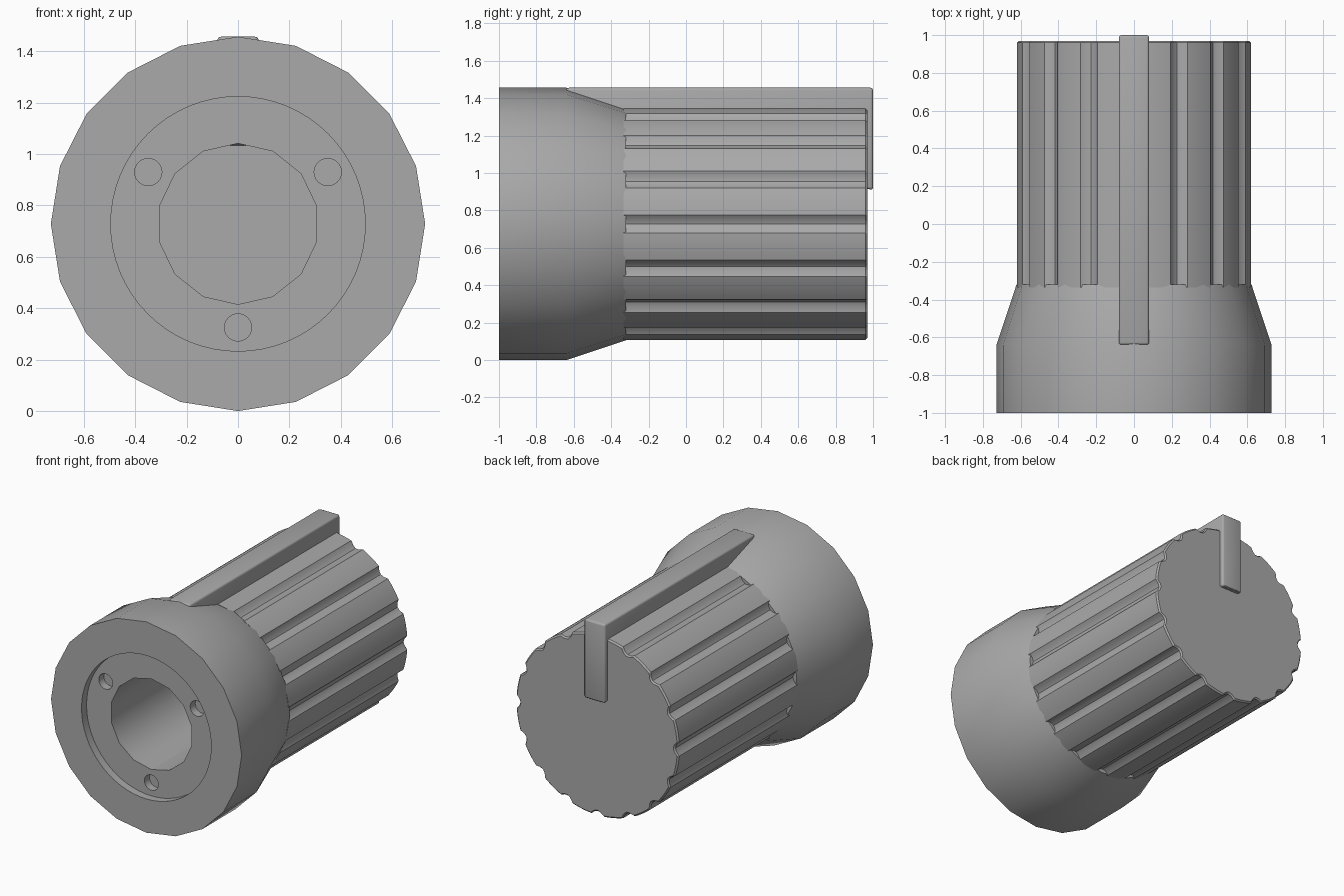
import bpy
import bmesh
from math import sin, cos, pi, radians
from mathutils import Vector

cube = bpy.data.objects.get("Cube")
if cube:
    bpy.data.objects.remove(cube)

CZ = 0.728          # height of the knob axis
grey = bpy.data.materials.new("plain grey")
grey.use_nodes = True
grey.diffuse_color = (0.4, 0.4, 0.4, 1)
grey.node_tree.nodes["Principled BSDF"].inputs["Base Color"].default_value = (0.4, 0.4, 0.4, 1)


def finish(name, bm):
    bmesh.ops.recalc_face_normals(bm, faces=bm.faces)
    mesh = bpy.data.meshes.new(name)
    bm.to_mesh(mesh)
    bm.free()
    mesh.materials.append(grey)
    obj = bpy.data.objects.new(name, mesh)
    bpy.context.collection.objects.link(obj)
    return obj


def loft(name, sides, rings, x=0, z=CZ, shape=lambda i: 0):
    """Closed solid along y; rings are (y, radius), shape offsets each radius."""
    bm = bmesh.new()
    loops = []
    for y, r in rings:
        loop = []
        for i in range(sides):
            a = pi / 2 + 2 * pi * i / sides
            d = r + shape(i)
            loop.append(bm.verts.new((x + d * cos(a), y, z + d * sin(a))))
        loops.append(loop)
    for lo, hi in zip(loops, loops[1:]):
        for i in range(sides):
            j = (i + 1) % sides
            bm.faces.new((lo[i], lo[j], hi[j], hi[i]))
    bm.faces.new(loops[0])
    bm.faces.new(loops[-1])
    return finish(name, bm)


def apply_modifiers(obj):
    bpy.ops.object.select_all(action="DESELECT")
    obj.select_set(True)
    bpy.context.view_layer.objects.active = obj
    for mod in list(obj.modifiers):
        bpy.ops.object.modifier_apply(modifier=mod.name)


def smooth(obj):
    apply_modifiers(obj)
    bpy.ops.object.shade_smooth_by_angle(angle=radians(30))


# Skirt: twenty-sided collar tapering to the grip
skirt = loft("skirt", 20, [(-1, 0.728), (-0.64, 0.728), (-0.32, 0.622)])

# Grip: cylinder with sixteen scalloped flutes
FLUTE = {0: -0.03, 1: -0.022, 9: -0.022}
grip = loft("fluted_grip", 160, [(-0.335, 0.622), (0.96, 0.622), (0.97, 0.612)],
            shape=lambda i: FLUTE.get(i % 10, 0))

# Pointer ridge along the top and down the end face
bm = bmesh.new()
bmesh.ops.create_cube(bm, size=1)
low, high = Vector((-0.08, -0.64, 0.91)), Vector((0.08, 1.0, 1.456))
for v in bm.verts:
    v.co = [low[k] + (v.co[k] + 0.5) * (high[k] - low[k]) for k in range(3)]
# Front end is kept shallow so it stays clear of the bore
for v in bm.verts:
    if v.co.y < 0 and v.co.z < 1:
        v.co.z = 1.2
ridge = finish("pointer_ridge", bm)
bevel = ridge.modifiers.new("soft edges", "BEVEL")
bevel.width = 0.014
bevel.segments = 3

# Cutters for the recess, shaft bore and three small holes
recess = loft("recess_cutter", 64, [(-1.1, 0.495), (-0.945, 0.495)])
bore = loft("bore_cutter", 14, [(-1.2, 0.313), (0.3, 0.313)])
cutters = [recess, bore]
for n in range(3):
    a = radians(30 + 120 * n)
    cutters.append(loft("hole_cutter", 24, [(-1.15, 0.053), (-0.89, 0.053)],
                        0.403 * cos(a), CZ + 0.403 * sin(a)))


def carve(obj, tools):
    for tool in tools:
        mod = obj.modifiers.new("cut", "BOOLEAN")
        mod.object = tool
        mod.operation = "DIFFERENCE"
        mod.solver = "EXACT"


carve(skirt, cutters)
carve(grip, [bore])
for obj in (skirt, grip, ridge):
    smooth(obj)
for tool in cutters:
    bpy.data.objects.remove(tool)
